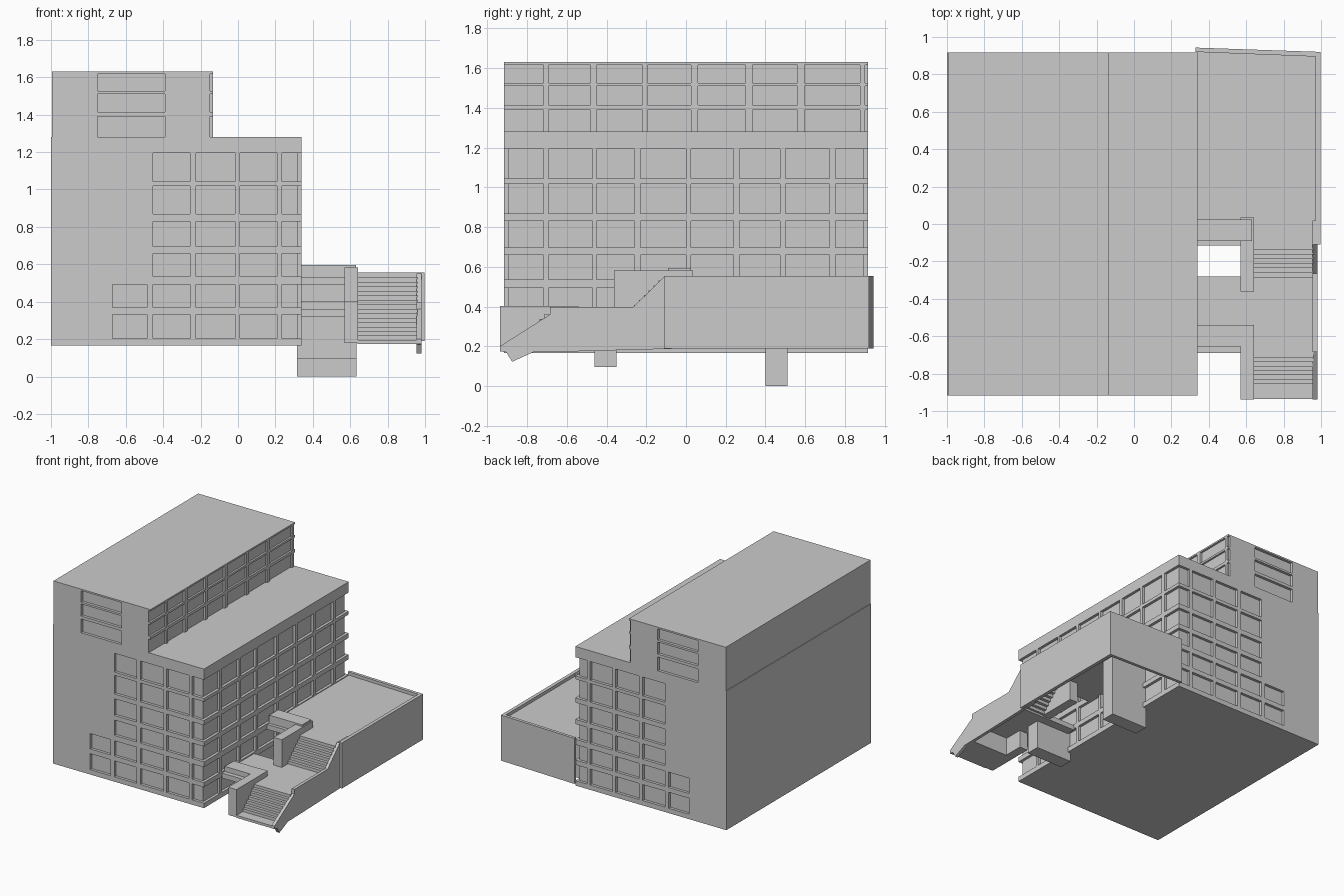
import bpy, bmesh

if "Cube" in bpy.data.objects:
    bpy.data.objects.remove(bpy.data.objects["Cube"])


def add_mesh(name, bm):
    bmesh.ops.recalc_face_normals(bm, faces=bm.faces)
    me = bpy.data.meshes.new(name)
    bm.to_mesh(me)
    bm.free()
    ob = bpy.data.objects.new(name, me)
    bpy.context.collection.objects.link(ob)
    return ob


def boxes(name, items):
    """One object from boxes given as (x0, x1, y0, y1, z0, z1)."""
    bm = bmesh.new()
    for x0, x1, y0, y1, z0, z1 in items:
        vs = bmesh.ops.create_cube(bm, size=1)["verts"]
        for v in vs:
            v.co.x = x1 if v.co.x > 0 else x0
            v.co.y = y1 if v.co.y > 0 else y0
            v.co.z = z1 if v.co.z > 0 else z0
    return add_mesh(name, bm)


def prism(name, profile, lo, hi, axis):
    """Extrude a 2D profile along x (profile is y,z) or z (profile is x,y)."""
    bm = bmesh.new()
    place = (lambda a, b, t: (t, a, b)) if axis == "x" else (lambda a, b, t: (a, b, t))
    low = [bm.verts.new(place(a, b, lo)) for a, b in profile]
    high = [bm.verts.new(place(a, b, hi)) for a, b in profile]
    bm.faces.new(low)
    bm.faces.new(high)
    n = len(profile)
    for i in range(n):
        j = (i + 1) % n
        bm.faces.new((low[i], low[j], high[j], high[i]))
    return add_mesh(name, bm)


Y = 0.917      # half depth of the building
R = 0.022      # window recess depth
XR = 0.34      # right face of main block
XU = -0.135    # right face of top block

# Main block: recessed glazing core, blank end wall, floor bands, mullions
boxes("main_glazing_core", [(-0.98, XR - R, -Y + R, Y - R, 0.18, 1.27)])
boxes("main_end_wall", [(-1, -0.67, -Y, Y, 0.165, 0.515),
                        (-1, -0.455, -Y, Y, 0.515, 1.28)])
bands = [(0.165, 0.204), (0.332, 0.37), (0.493, 0.536), (0.659, 0.696),
         (0.83, 0.868), (1.018, 1.044), (1.194, 1.28)]
boxes("main_floor_bands",
      [(-0.67 if z1 < 0.5 else -0.455, XR, -Y, Y, z0, z1) for z0, z1 in bands]
      + [(-0.67, -0.455, -Y, Y, 0.493, 0.515)])
boxes("front_back_mullions",
      [(x0, x1, -Y, Y, 0.17, 1.25) for x0, x1 in
       [(-0.257, -0.225), (-0.017, 0.01), (0.208, 0.235)]]
      + [(-0.487, -0.455, -Y, Y, 0.17, 0.515)])
boxes("right_mullions",
      [(XR - 0.05, XR, y0, y1, 0.17, 1.25) for y0, y1 in
       [(-0.717, -0.692), (-0.47, -0.45), (-0.26, -0.23), (0.0, 0.025),
        (0.24, 0.27), (0.472, 0.5), (0.722, 0.752)]])

# Top block, same construction
boxes("top_glazing_core", [(-0.98, XU - 0.017, -Y + R, Y - R, 1.27, 1.625)])
boxes("top_end_walls", [(-0.995, -0.75, -Y, Y, 1.28, 1.63),
                        (-0.39, XU - 0.015, -Y, Y, 1.28, 1.62)])
boxes("top_floor_bands", [(-0.75, XU, -Y, Y, z0, z1) for z0, z1 in
                          [(1.39, 1.414), (1.51, 1.526), (1.617, 1.63)]])
boxes("top_right_mullions",
      [(XU - 0.05, XU, y0, y1, 1.28, 1.62) for y0, y1 in
       [(-0.717, -0.692), (-0.48, -0.45), (-0.22, -0.195), (0.025, 0.06),
        (0.30, 0.335), (0.561, 0.596), (0.877, 0.902)]])

# Raised terrace: thin deck with deep parapet walls
prism("terrace_deck", [(XR, -0.115), (0.975, -0.115), (0.975, 0.90), (XR, 0.925)],
      0.49, 0.53, "z")
boxes("terrace_side_wall", [(0.97, 0.998, -0.11, 0.92, 0.19, 0.555)])
prism("terrace_back_wall", [(0.33, 0.92), (0.97, 0.895), (0.998, 0.92), (0.33, 0.943)],
      0.19, 0.555, "z")

# Landing and supports
boxes("landing", [(XR, 0.96, -0.69, -0.28, 0.32, 0.36)])
boxes("support_piers", [(0.315, 0.633, 0.40, 0.51, 0.0, 0.50),
                        (0.315, 0.633, -0.46, -0.35, 0.095, 0.33)])

# L-shaped guard walls beside each flight
boxes("upper_guard_wall", [(0.57, 0.642, -0.362, 0.035, 0.33, 0.582),
                           (XR, 0.632, -0.09, 0.025, 0.515, 0.595)])
boxes("lower_guard_wall", [(0.57, 0.642, -0.937, -0.54, 0.18, 0.402),
                           (XR, 0.58, -0.655, -0.54, 0.33, 0.40)])


def flight(name, y0, y1, z0, z1, n, base=None):
    dy, dz = (y1 - y0) / n, (z1 - z0) / n
    items = []
    for i in range(n):
        top = z0 + dz * (i + 1)
        items.append((0.64, 0.96, y0 + dy * i, y0 + dy * (i + 1),
                      top - 2 * dz if base is None else base, top))
    return boxes(name, items)


# Stair flights
flight("upper_stairs", -0.285, -0.115, 0.36, 0.53, 7)
flight("lower_stairs", -0.855, -0.69, 0.195, 0.36, 7, base=0.175)
boxes("bottom_step", [(0.64, 0.96, -0.935, -0.855, 0.175, 0.195)])

# Outer stair wall with pointed foot
prism("outer_stair_wall",
      [(-0.937, 0.20), (-0.685, 0.36), (-0.685, 0.398), (-0.265, 0.398),
       (-0.11, 0.55), (0.02, 0.55), (0.02, 0.19), (-0.54, 0.175),
       (-0.77, 0.17), (-0.875, 0.122), (-0.905, 0.17), (-0.937, 0.175)],
      0.955, 0.98, "x")
